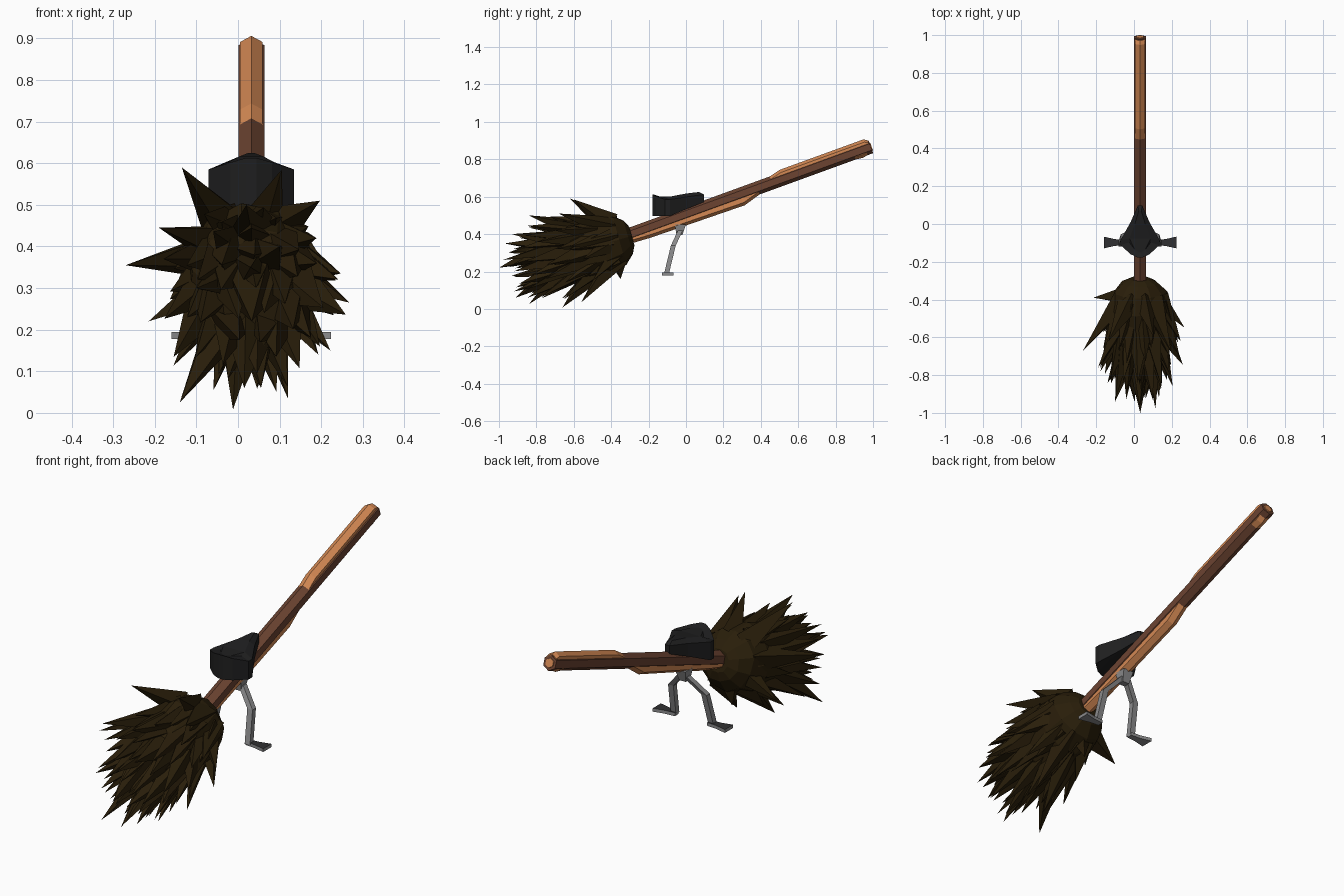
import bpy, bmesh, math, random
from mathutils import Vector

random.seed(7)
if "Cube" in bpy.data.objects:
    bpy.data.objects.remove(bpy.data.objects["Cube"], do_unlink=True)

CX = 0.032  # shared centre line


def material(name, rgb):
    m = bpy.data.materials.new(name)
    m.use_nodes = True
    m.diffuse_color = (*rgb, 1)
    m.node_tree.nodes["Principled BSDF"].inputs["Base Color"].default_value = (*rgb, 1)
    return m


DARK_WOOD = material("dark wood", (0.15, 0.057, 0.031))
LIGHT_WOOD = material("light wood", (0.66, 0.25, 0.088))
BRISTLE = material("bristle brown", (0.0225, 0.013, 0.003))
LEATHER = material("black leather", (0.0135, 0.0135, 0.014))
METAL = material("grey metal", (0.26, 0.26, 0.265))
TREAD = material("dark tread", (0.03, 0.03, 0.032))


def finish(bm, name, *mats):
    bmesh.ops.recalc_face_normals(bm, faces=bm.faces)
    mesh = bpy.data.meshes.new(name)
    bm.to_mesh(mesh)
    bm.free()
    for m in mats:
        mesh.materials.append(m)
    ob = bpy.data.objects.new(name, mesh)
    bpy.context.collection.objects.link(ob)
    return ob


def loft(bm, rings):
    """Skin a list of equal-length point rings and cap both ends."""
    rows = [[bm.verts.new(p) for p in ring] for ring in rings]
    for a, b in zip(rows, rows[1:]):
        for i in range(len(a)):
            j = (i + 1) % len(a)
            bm.faces.new((a[i], a[j], b[j], b[i]))
    bm.faces.new(rows[0])
    bm.faces.new(rows[-1])


# --- Handle: hexagonal pole with two raised strips of bare wood ---
X = Vector((1, 0, 0))
NECK = Vector((CX, -0.28, 0.405))
tilt = math.radians(20)
ALONG = Vector((0, math.cos(tilt), math.sin(tilt)))
UP = X.cross(ALONG)


def hex_ring(s, offset, r):
    c = NECK + ALONG * s + UP * offset
    angles = [math.radians(90 + 60 * k) for k in range(6)]
    return [c + X * (r * math.cos(a)) + UP * (r * math.sin(a)) for a in angles]


def hex_bar(name, mat, stations):
    bm = bmesh.new()
    loft(bm, [hex_ring(*st) for st in stations])
    return finish(bm, name, mat)


hex_bar("handle", DARK_WOOD, [(-0.04, 0, 0.036), (1.35, 0, 0.036)])
hex_bar("upper_bare_strip", LIGHT_WOOD,
        [(0.77, 0, 0.032), (0.85, 0.02, 0.031), (1.325, 0.02, 0.031), (1.345, 0.01, 0.03)])
hex_bar("lower_bare_strip", LIGHT_WOOD,
        [(-0.02, -0.016, 0.032), (0.08, -0.022, 0.032), (0.61, -0.032, 0.031), (0.72, 0, 0.031)])
hex_bar("lower_end_chip", LIGHT_WOOD, [(1.22, 0, 0.032), (1.29, -0.01, 0.031), (1.345, 0, 0.031)])
hex_bar("handle_end_grain", LIGHT_WOOD, [(1.345, 0, 0.024), (1.354, 0, 0.022)])

# --- Bristles: faceted core with layered pyramid tufts ---
droop = math.radians(16)
BACK = Vector((0, -math.cos(droop), -math.sin(droop)))
SIDE_UP = BACK.cross(X)
ROOT = Vector((CX, -0.29, 0.39))


def around(s, r, a):
    return ROOT + BACK * s + (X * math.cos(a) + SIDE_UP * math.sin(a)) * r


PROFILE = [(0, 0.055), (0.02, 0.095), (0.07, 0.14), (0.16, 0.163), (0.32, 0.15), (0.48, 0.07)]


def core_radius(s):
    for (s0, r0), (s1, r1) in zip(PROFILE, PROFILE[1:]):
        if s <= s1:
            return r0 + (r1 - r0) * (s - s0) / (s1 - s0)
    return PROFILE[-1][1]


def tuft(bm, base, tip, width):
    d = (tip - base).normalized()
    u = d.cross(X if abs(d.x) < 0.9 else UP).normalized()
    v = d.cross(u)
    twist = random.uniform(0, math.pi / 2)
    ring = []
    for k in range(4):
        a = twist + k * math.pi / 2
        w = width * random.uniform(0.8, 1.2)
        ring.append(bm.verts.new(base + u * (w * math.cos(a)) + v * (w * math.sin(a))))
    top = bm.verts.new(tip)
    for k in range(4):
        bm.faces.new((ring[k], ring[(k + 1) % 4], top))


bm = bmesh.new()
loft(bm, [[around(s, r * random.uniform(0.95, 1.05), math.tau * k / 11) for k in range(11)]
          for s, r in PROFILE])
# base distance, tip distance, tip radius, count, tuft width
LAYERS = [(0.12, 0.31, 0.205, 9, 0.055), (0.19, 0.42, 0.22, 11, 0.055),
          (0.26, 0.52, 0.205, 12, 0.055), (0.33, 0.6, 0.17, 11, 0.055),
          (0.38, 0.66, 0.11, 8, 0.055), (0.4, 0.69, 0.04, 4, 0.055)]
for n, (s0, s1, r1, count, width) in enumerate(LAYERS):
    for k in range(count):
        a = math.tau * (k + 0.5 * (n % 2) + random.uniform(-0.25, 0.25)) / count
        tip = around(s1 + random.uniform(-0.04, 0.04), r1 * random.uniform(0.88, 1.12), a)
        tuft(bm, around(s0, core_radius(s0) * 0.68, a), tip, width)
# Long stray tufts that break the outline
STRAYS = [(-0.27, -0.67, 0.355), (-0.19, -0.76, 0.445), (-0.135, -0.62, 0.59), (0.105, -0.6, 0.585),
          (0.197, -0.68, 0.51), (0.247, -0.62, 0.335), (0.268, -0.55, 0.265), (0.222, -0.5, 0.15),
          (0.12, -0.56, 0.035), (-0.012, -0.66, 0.008), (-0.14, -0.84, 0.025), (-0.215, -0.39, 0.22),
          (0.0, -0.35, 0.16), (0.02, -0.84, 0.5), (0.033, -1.0, 0.22), (0.015, -0.91, 0.06),
          (-0.1, -0.94, 0.3), (0.1, -0.93, 0.4), (0.03, -0.97, 0.35)]
for p in STRAYS:
    tip = Vector(p)
    rel = tip - ROOT
    s = rel.dot(BACK)
    a = math.atan2(rel.dot(SIDE_UP), rel.x)
    s0 = max(0.1, s - 0.27)
    tuft(bm, around(s0, core_radius(s0) * 0.62, a), tip, 0.062)
finish(bm, "bristles", BRISTLE)

# --- Saddle: pointed at the front, wide behind, with a bevelled crown ---
# half width, y, underside z, rim z, crown z
HALF = [(0.012, 0.097, 0.572, 0.612, 0.625), (0.05, 0.01, 0.537, 0.6, 0.617),
        (0.103, -0.085, 0.497, 0.585, 0.602), (0.103, -0.112, 0.497, 0.585, 0.592),
        (0.05, -0.16, 0.497, 0.602, 0.6), (0.012, -0.178, 0.497, 0.613, 0.6)]
outline = HALF + [(-x, *rest) for x, *rest in reversed(HALF)]
bm = bmesh.new()
loft(bm, [[(CX + x, y, zb) for x, y, zb, zr, zc in outline],
          [(CX + x, y, zr) for x, y, zb, zr, zc in outline],
          [(CX + x * 0.55, -0.04 + (y + 0.04) * 0.8, zc) for x, y, zb, zr, zc in outline]])
bmesh.ops.triangulate(bm, faces=[f for f in bm.faces if len(f.verts) > 4])
finish(bm, "saddle", LEATHER)


# --- Foot rests: bracket, bent legs and flared pedals ---
def square(c, wx, wy):
    return [Vector(c) + Vector((sx * wx, sy * wy, 0))
            for sx, sy in ((1, 1), (-1, 1), (-1, -1), (1, -1))]


bm = bmesh.new()
loft(bm, [square((CX, -0.035, 0.395), 0.018, 0.016), square((CX, -0.03, 0.452), 0.028, 0.03)])
finish(bm, "leg_bracket", METAL)

for side, label in ((1, "left"), (-1, "right")):
    bm = bmesh.new()
    path = [(0.012, -0.03, 0.42), (0.088, -0.068, 0.338), (0.1, -0.105, 0.185)]
    loft(bm, [square((CX + side * x, y, z), 0.014, 0.013) for x, y, z in path])
    finish(bm, label + "_leg", METAL)

    bm = bmesh.new()
    rings = []
    for x, w in ((0.086, 0.014), (0.135, 0.018), (0.192, 0.031)):
        rings.append([(CX + side * x, -0.098 + sy * w, z)
                      for sy, z in ((-1, 0.178), (1, 0.178), (1, 0.194), (-1, 0.194))])
    loft(bm, rings)
    bmesh.ops.recalc_face_normals(bm, faces=bm.faces)
    for f in bm.faces:
        f.material_index = 1 if f.normal.z > 0.5 else 0
    finish(bm, label + "_pedal", METAL, TREAD)
